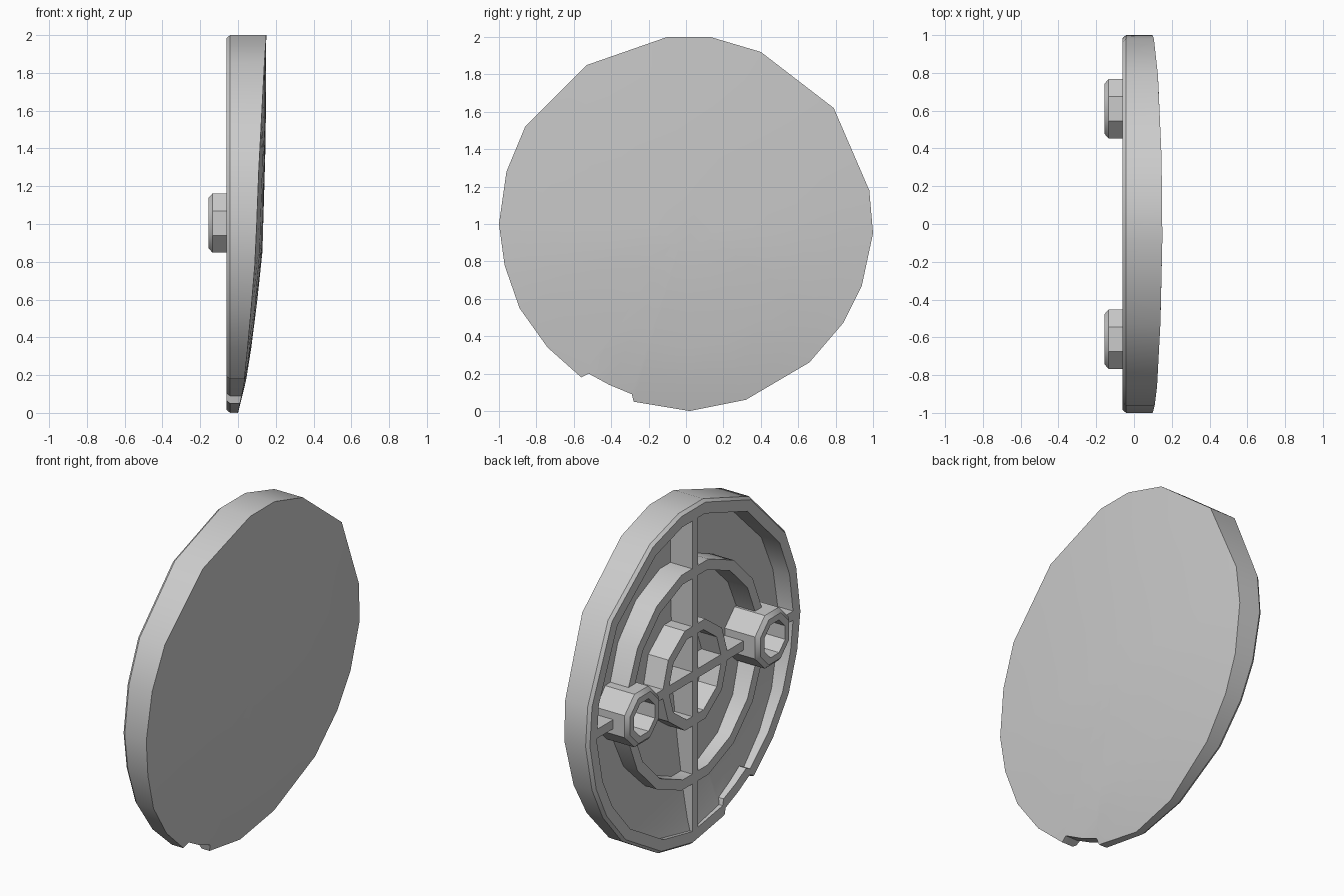
import bpy, bmesh, math

cube = bpy.data.objects.get("Cube")
if cube:
    bpy.data.objects.remove(cube, do_unlink=True)

grey = bpy.data.materials.new("plain grey")
grey.use_nodes = True
COLOUR = (0.6, 0.6, 0.6, 1)
grey.diffuse_color = COLOUR
grey.node_tree.nodes["Principled BSDF"].inputs["Base Color"].default_value = COLOUR

BACK = -0.06
PROFILE = [(0, 0), (0.2, 0.05), (0.5, 0.092), (0.86, 0.13), (1.5, 0.148), (2, 0.15)]


def face_x(y, z):
    """Gently domed outer face, falling away towards the bottom."""
    z = min(max(z, 0), 2)
    for (z0, x0), (z1, x1) in zip(PROFILE, PROFILE[1:]):
        if z <= z1:
            return x0 + (x1 - x0) * (z - z0) / (z1 - z0) - 0.035 * y * y


def floor_x(y, z):
    return max(face_x(y, z) - 0.065, BACK + 0.003)


def root_x(y, z):
    """Foot of ribs, buried inside the shell."""
    return floor_x(y, z) + 0.02


def loft(name, loops, ring=True, wrap=False, cap=False):
    """Join equal loops of points with quads; ring closes each loop, wrap joins last to first."""
    bm = bmesh.new()
    rows = [[bm.verts.new(p) for p in loop] for loop in loops]
    n = len(rows[0])
    pairs = list(zip(rows, rows[1:])) + ([(rows[-1], rows[0])] if wrap else [])
    for a, b in pairs:
        for i in range(n if ring else n - 1):
            j = (i + 1) % n
            bm.faces.new((a[i], a[j], b[j], b[i]))
    if cap:
        bm.faces.new(rows[0])
        bm.faces.new(rows[-1])
    bmesh.ops.recalc_face_normals(bm, faces=bm.faces)
    mesh = bpy.data.meshes.new(name)
    bm.to_mesh(mesh)
    bm.free()
    mesh.materials.append(grey)
    obj = bpy.data.objects.new(name, mesh)
    bpy.context.collection.objects.link(obj)
    bpy.ops.object.select_all(action='DESELECT')
    obj.select_set(True)
    bpy.context.view_layer.objects.active = obj
    bpy.ops.object.shade_smooth_by_angle(angle=math.radians(30))
    return obj


# Cover shell: faceted outline with a notch near the bottom
OUTLINE = [(-0.1, 2), (0.13, 2), (0.4, 1.92), (0.79, 1.62), (0.98, 1.18), (1, 0.95),
           (0.94, 0.67), (0.84, 0.47), (0.66, 0.26), (0.32, 0.06), (0.02, 0), (-0.28, 0.05),
           (-0.29, 0.09), (-0.41, 0.14), (-0.52, 0.2), (-0.56, 0.18), (-0.74, 0.34),
           (-0.89, 0.55), (-0.97, 0.78), (-1, 1), (-0.96, 1.28), (-0.86, 1.52), (-0.53, 1.85)]


def outline(scale, depth):
    pts = [(y * scale, 1 + (z - 1) * scale) for y, z in OUTLINE]
    return [(depth(y, z) if callable(depth) else depth, y, z) for y, z in pts]


steps = (0.15, 0.4, 0.65, 0.85)
shell = [outline(s, face_x) for s in steps]
shell += [outline(1, face_x), outline(1, -0.042), outline(0.985, BACK), outline(0.92, BACK)]
shell += [outline(s, floor_x) for s in (0.92,) + steps[::-1]]
loft("cover_shell", shell, cap=True)


# Ribs: walls of constant thickness that follow the sloping floor
def wall(name, left, right, closed=False):
    loops = []
    for (y0, z0), (y1, z1) in zip(left, right):
        loops.append([(BACK, y0, z0), (BACK, y1, z1),
                      (root_x(y1, z1), y1, z1), (root_x(y0, z0), y0, z0)])
    loft(name, loops, wrap=closed, cap=not closed)


def arc(radius, start, end, count):
    angles = [start + (end - start) * i / count for i in range(count + 1)]
    return [(radius * math.cos(a), 1 + radius * math.sin(a)) for a in angles]


HALF = 0.027


def straight(name, start, end, upright):
    ts = [start + (end - start) * i / 8 for i in range(9)]
    sides = [[(s, 1 + t) if upright else (t, 1 + s) for t in ts] for s in (-HALF, HALF)]
    wall(name, *sides)


straight("upright_rib", -0.93, 0.94, True)
straight("cross_rib_middle", -0.48, 0.48, False)
straight("cross_rib_left", 0.74, 0.94, False)
straight("cross_rib_right", -0.94, -0.74, False)

# Concentric ring ribs; the large one is broken by the bosses
turn = 2 * math.pi
wall("inner_ring_rib", arc(0.31, 0, turn, 10)[:-1], arc(0.25, 0, turn, 10)[:-1], True)
for name, start in (("upper_ring_rib", 0), ("lower_ring_rib", math.pi)):
    a, b = start + 0.2, start + math.pi - 0.2
    wall(name, arc(0.65, a, b, 7), arc(0.59, a, b, 7))


# Hollow eight-sided bosses
def boss(name, cy):
    def ring(radius, depth):
        pts = []
        for i in range(8):
            a = turn * (i + 0.5) / 8
            y, z = cy + radius * math.cos(a), 1.005 + radius * math.sin(a)
            pts.append((root_x(y, z) if depth is None else depth, y, z))
        return pts
    loft(name, [ring(0.17, None), ring(0.17, -0.135), ring(0.145, -0.155),
                ring(0.105, -0.155), ring(0.105, None)], wrap=True)


boss("left_boss", 0.61)
boss("right_boss", -0.61)
